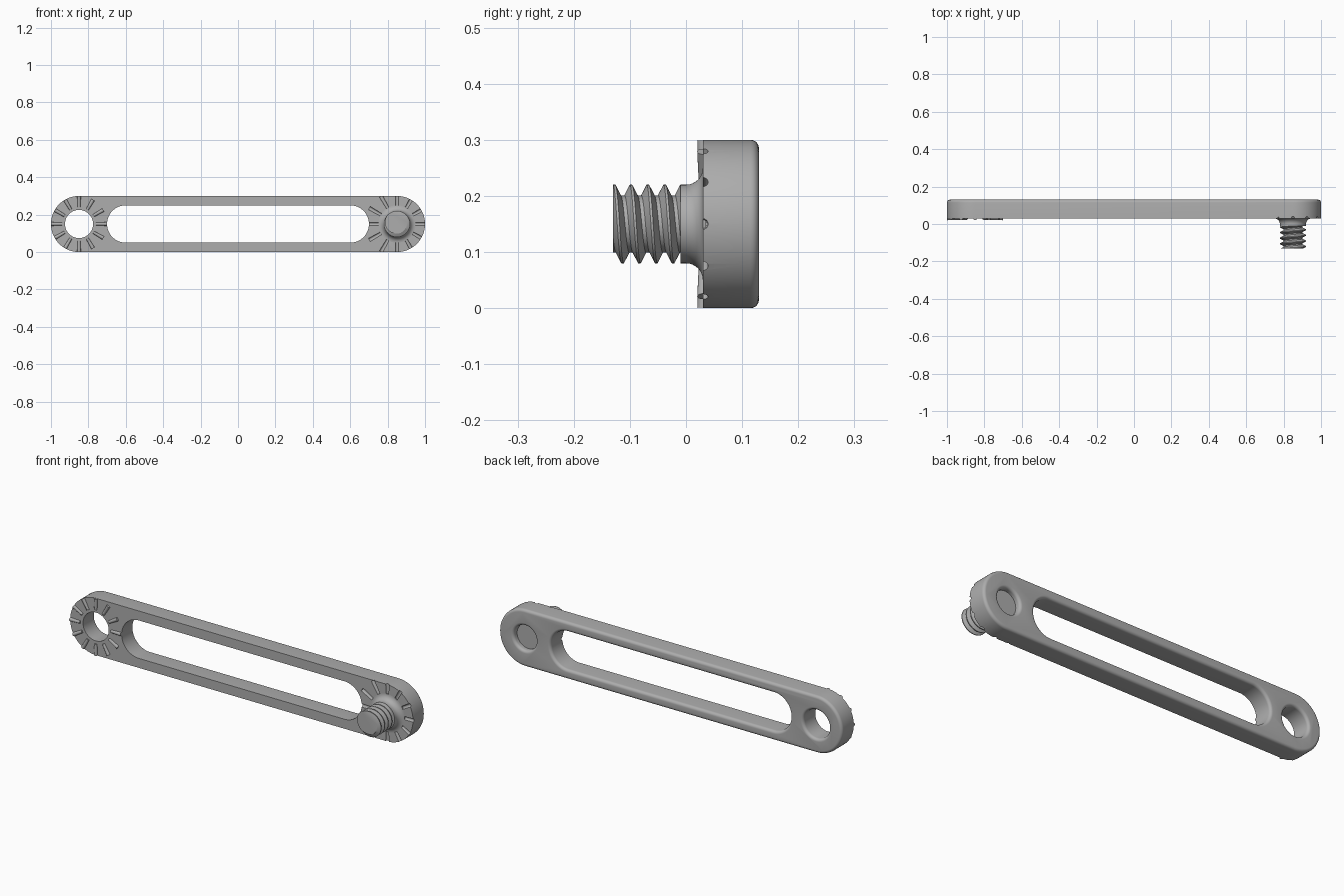
import bpy, bmesh, math
from mathutils import Matrix, Vector

if "Cube" in bpy.data.objects:
    bpy.data.objects.remove(bpy.data.objects["Cube"], do_unlink=True)

grey = bpy.data.materials.new("satin grey")
grey.use_nodes = True
COLOR = (0.42, 0.42, 0.42, 1)
grey.diffuse_color = COLOR
grey.node_tree.nodes["Principled BSDF"].inputs["Base Color"].default_value = COLOR

MID = 0.15           # height of the centre line
END = 0.85           # distance of the end centres from the middle
FRONT, BACK = 0.03, 0.13
FILLET = 0.015


def finish(name, bm):
    bmesh.ops.remove_doubles(bm, verts=bm.verts, dist=1e-5)
    bmesh.ops.recalc_face_normals(bm, faces=bm.faces)
    mesh = bpy.data.meshes.new(name)
    bm.to_mesh(mesh)
    bm.free()
    mesh.materials.append(grey)
    obj = bpy.data.objects.new(name, mesh)
    bpy.context.collection.objects.link(obj)
    return obj


def loft(name, cx, half, profile, n=32):
    """Stack rounded-slot outlines (a circle when half is 0) along y."""
    bm = bmesh.new()
    rings = []
    for y, r in profile:
        ring = []
        for side in (0, 1):
            for i in range(n + 1):
                a = math.pi * (i / n + side - 0.5)
                x = cx + (half if side == 0 else -half) + r * math.cos(a)
                ring.append(bm.verts.new((x, y, MID + r * math.sin(a))))
        rings.append(ring)
    for a, b in zip(rings, rings[1:]):
        for i in range(len(a)):
            j = (i + 1) % len(a)
            bm.faces.new((a[i], a[j], b[j], b[i]))
    bm.faces.new(rings[0])
    bm.faces.new(rings[-1])
    return finish(name, bm)


def back_round(r, sign, steps=6):
    """Quarter-round at the back face: sign -1 shrinks a solid, +1 flares a cutter."""
    angles = [math.pi / 2 * i / steps for i in range(steps + 1)]
    return [(BACK - FILLET + FILLET * math.sin(a), r + sign * FILLET * (1 - math.cos(a)))
            for a in angles]


def flare(start, r):
    pts = back_round(r, 1)
    return [(start, r)] + pts + [(BACK + 0.02, pts[-1][1])]


def teeth(name, cx, inner, outer, r_in, r_out):
    """Twelve radial round bars on the front face."""
    bm = bmesh.new()
    for k in range(12):
        a = math.radians(30 * k)
        d = Vector((math.cos(a), 0, math.sin(a)))
        place = (Matrix.Translation(Vector((cx, FRONT, MID)) + d * (inner + outer) / 2)
                 @ d.to_track_quat('Z', 'Y').to_matrix().to_4x4())
        bmesh.ops.create_cone(bm, cap_ends=True, segments=16, radius1=r_in,
                              radius2=r_out, depth=outer - inner, matrix=place)
    return finish(name, bm)


def cut(target, cutter):
    mod = target.modifiers.new("cut", 'BOOLEAN')
    mod.operation, mod.solver, mod.object = 'DIFFERENCE', 'EXACT', cutter
    bpy.context.view_layer.objects.active = target
    bpy.ops.object.modifier_apply(modifier=mod.name)
    bpy.data.objects.remove(cutter, do_unlink=True)


# Slotted arm with end hole, rear recess and front grooves
arm = loft("slotted_arm", 0, END, [(FRONT, 0.15)] + back_round(0.15, -1))
cut(arm, loft("slot_cutter", 0, 0.6, flare(0, 0.1)))
cut(arm, loft("hole_cutter", -END, 0, flare(0, 0.075)))
cut(arm, loft("recess_cutter", END, 0, flare(0.1, 0.065)))
cut(arm, teeth("groove_cutter", END, 0.09, 0.17, 0.0075, 0.01))

# Raised teeth around the hole
ridges = teeth("locking_ridges", -END, 0.09, 0.149, 0.0075, 0.01)

# Flared neck of the screw
arc = [math.pi / 2 * i / 8 for i in range(9)]
neck = loft("screw_neck", END, 0, [(-0.01, 0.07)] +
            [(0.03 * math.sin(a), 0.1 - 0.03 * math.cos(a)) for a in arc] + [(0.035, 0.1)])

# Threaded shaft: helical surface trimmed flat at both ends
PITCH, TIP, TOP = 0.03, -0.13, -0.008
CREST, ROOT, STEPS = 0.07, 0.051, 64
KNOTS = (0.07, 0.39, 0.61, 0.93)   # crest edge, root edges, crest edge


def thread_radius(phase):
    p = abs((phase + 0.5) % 1 - 0.5)
    t = min(max((p - KNOTS[0]) / (KNOTS[1] - KNOTS[0]), 0), 1)
    return CREST + (ROOT - CREST) * t


bm = bmesh.new()
columns = []
for i in range(STEPS + 1):
    turn = i / STEPS
    a = 2 * math.pi * turn
    column = []
    for k in range(-6, 2):
        for knot in KNOTS:
            y = min(max(TOP + PITCH * (k + knot + turn), TIP), -0.009)
            r = thread_radius((y - TOP) / PITCH - turn)
            column.append(bm.verts.new((END + r * math.sin(a), y, MID + r * math.cos(a))))
    columns.append(column)
for a, b in zip(columns, columns[1:]):
    for j in range(len(a) - 1):
        bm.faces.new((a[j], a[j + 1], b[j + 1], b[j]))
bmesh.ops.remove_doubles(bm, verts=bm.verts, dist=1e-5)
bmesh.ops.dissolve_degenerate(bm, edges=bm.edges, dist=1e-6)
bmesh.ops.holes_fill(bm, edges=[e for e in bm.edges if e.is_boundary], sides=0)
shaft = finish("threaded_shaft", bm)

# Smooth shading with sharp edges
for obj in (arm, ridges, neck, shaft):
    bpy.ops.object.select_all(action='DESELECT')
    obj.select_set(True)
    bpy.context.view_layer.objects.active = obj
    bpy.ops.object.shade_smooth_by_angle(angle=math.radians(30))
